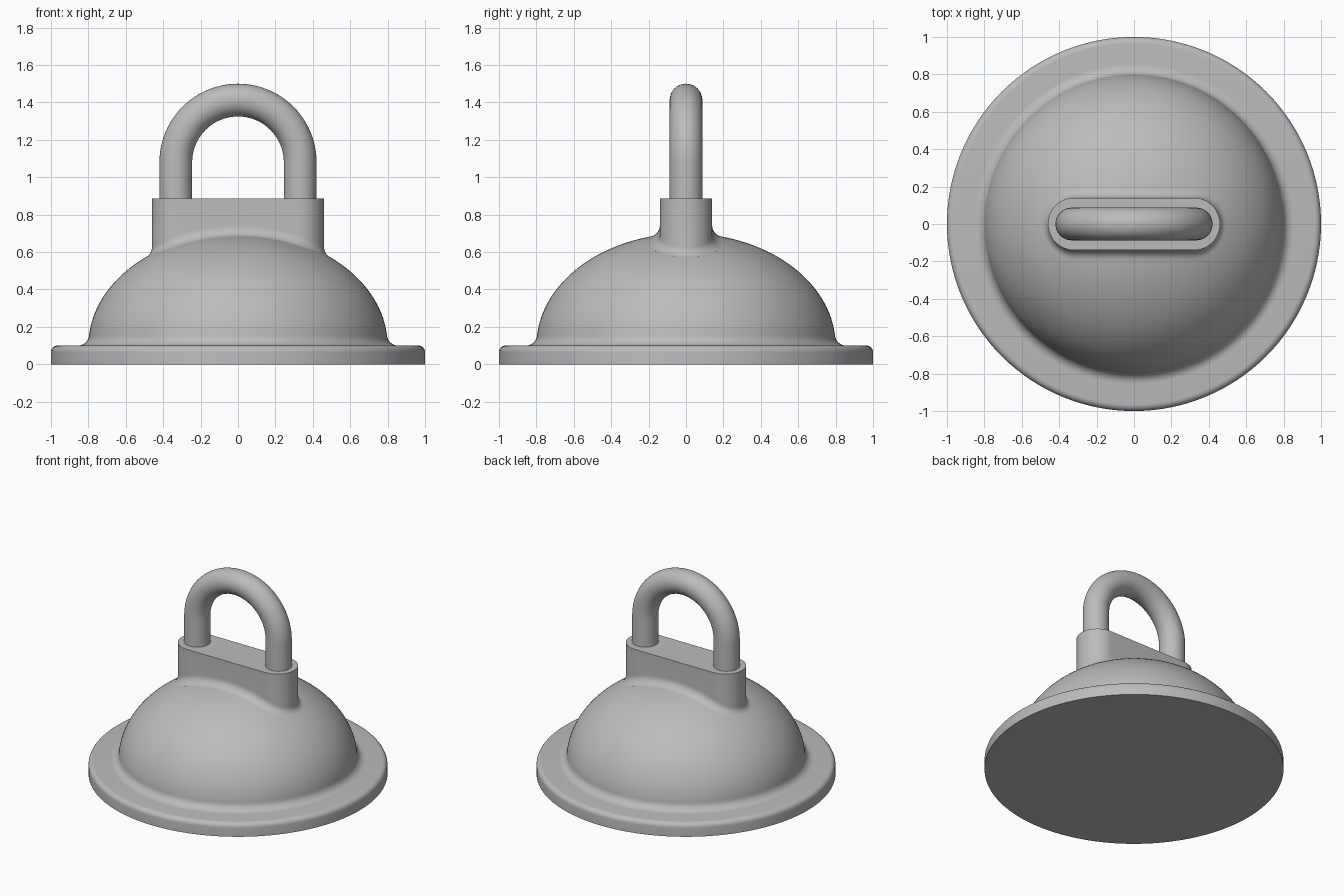
import bpy, bmesh
from math import sin, cos, pi, sqrt, atan, tan, radians

if "Cube" in bpy.data.objects:
    bpy.data.objects.remove(bpy.data.objects["Cube"])

grey = bpy.data.materials.new("plain grey")
grey.use_nodes = True
colour = (0.5, 0.5, 0.5, 1)
grey.diffuse_color = colour
grey.node_tree.nodes["Principled BSDF"].inputs["Base Color"].default_value = colour

DOME_R, DOME_H, RIM_H = 0.8, 0.6, 0.1     # half-ellipse dome on a flat rim
FILLET = 0.06
HALF_L, HALF_W, NECK_TOP = 0.46, 0.14, 0.885
TUBE_R, LEG_X, BEND_Z = 0.0875, 0.3325, 1.08


def arc(cx, cz, r, a0, a1, n):
    return [(cx + r * cos(radians(a0 + (a1 - a0) * i / n)),
             cz + r * sin(radians(a0 + (a1 - a0) * i / n))) for i in range(n + 1)]


def loft(name, rings, closed_ends=True):
    """Skin a list of equal closed rings of 3D points and cap both ends."""
    bm = bmesh.new()
    loops = [[bm.verts.new(p) for p in ring] for ring in rings]
    n = len(rings[0])
    for a, b in zip(loops, loops[1:]):
        for i in range(n):
            j = (i + 1) % n
            bm.faces.new((a[i], a[j], b[j], b[i]))
    if closed_ends:
        bm.faces.new(loops[0][::-1])
        bm.faces.new(loops[-1])
    bmesh.ops.recalc_face_normals(bm, faces=bm.faces)
    mesh = bpy.data.meshes.new(name)
    bm.to_mesh(mesh)
    bm.free()
    mesh.materials.append(grey)
    obj = bpy.data.objects.new(name, mesh)
    bpy.context.collection.objects.link(obj)
    bpy.ops.object.select_all(action='DESELECT')
    obj.select_set(True)
    bpy.context.view_layer.objects.active = obj
    bpy.ops.object.shade_smooth_by_angle(angle=radians(35))
    return obj


def dome_z(x, y):
    return RIM_H + DOME_H * sqrt(1 - (x * x + y * y) / DOME_R ** 2)


# Rim and dome, turned from one profile
profile = [(1, 0)] + arc(0.965, 0.065, 0.035, 0, 90, 6)
profile += arc(DOME_R + FILLET - 0.004, RIM_H + FILLET, FILLET, 270, 180, 8)
start = 0.1
for i in range(1, 40):
    a = start + (pi / 2 - start) * i / 40
    profile.append((DOME_R * cos(a), RIM_H + DOME_H * sin(a)))
SEG = 128
loft("suction_dome", [[(r * cos(2 * pi * i / SEG), r * sin(2 * pi * i / SEG), z)
                       for i in range(SEG)] for r, z in profile])

# Neck outline: rounded slot, as points with outward normals
outline = []
end_x = HALF_L - HALF_W
for side in (1, -1):
    for i in range(25):
        a = -pi / 2 + pi * i / 24
        nx, ny = side * cos(a), side * sin(a)
        outline.append((side * end_x + HALF_W * nx, HALF_W * ny, nx, ny))
    for i in range(1, 24):
        outline.append((side * end_x * (1 - i / 12), side * HALF_W, 0, side))


def fillet_point(x, y, nx, ny, t):
    """Point on the round blend between the upright wall and the dome."""
    z0 = dome_z(x, y)
    slope = atan((dome_z(x + 0.02 * nx, y + 0.02 * ny) - z0) / 0.02)
    angle = pi / 2 - slope
    length = FILLET / tan(angle / 2)
    d = length * cos(slope)
    z2 = dome_z(x + d * nx, y + d * ny)
    w = sin(angle / 2)
    k0, k1, k2 = (1 - t) ** 2, 2 * w * t * (1 - t), t * t
    s = k0 + k1 + k2
    off = k2 * d / s
    return (x + off * nx, y + off * ny, (k0 * (z0 + length) + k1 * z0 + k2 * z2) / s)


# Neck block flowing into the dome
rings = [[(x, y, NECK_TOP) for x, y, nx, ny in outline]]
rings += [[fillet_point(*p, i / 10) for p in outline] for i in range(11)]
rings.append([(x, y, 0.5) for x, y, nx, ny in outline])
loft("neck", rings)

# Loop handle: round tube along an upside-down U
path = [(LEG_X, NECK_TOP - 0.02, 0)]
path += [(LEG_X * cos(pi * i / 48), BEND_Z + LEG_X * sin(pi * i / 48), pi * i / 48)
         for i in range(49)]
path.append((-LEG_X, NECK_TOP - 0.02, pi))
TUBE = 40
loft("loop_handle", [[(x + TUBE_R * cos(2 * pi * j / TUBE) * cos(a),
                       TUBE_R * sin(2 * pi * j / TUBE),
                       z + TUBE_R * cos(2 * pi * j / TUBE) * sin(a))
                      for j in range(TUBE)] for x, z, a in path])
